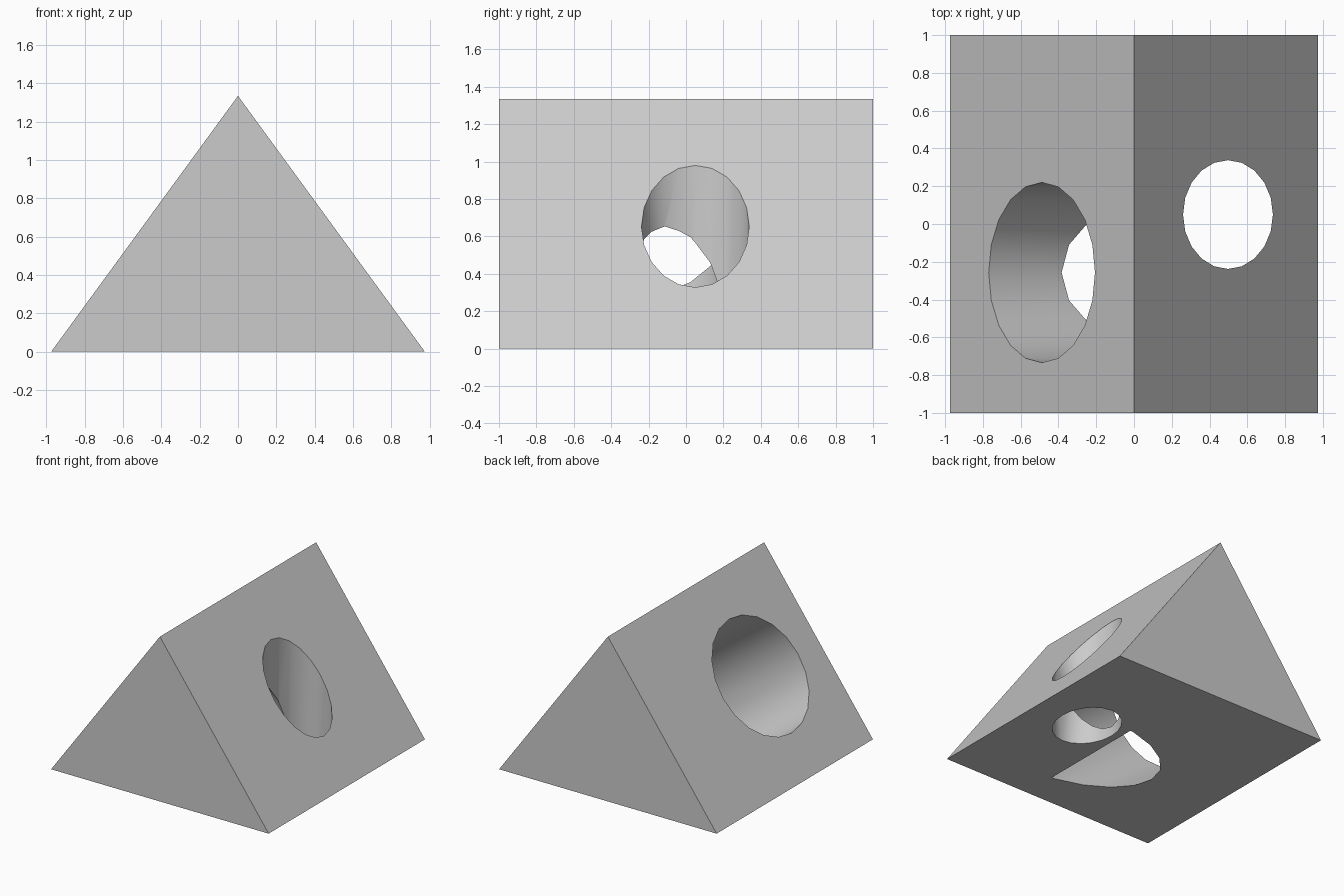
import bpy
import math
from mathutils import Vector

cube = bpy.data.objects.get("Cube")
if cube:
    bpy.data.objects.remove(cube, do_unlink=True)

HALF_W, HEIGHT = 0.975, 1.335

grey = bpy.data.materials.new("plain grey")
grey.use_nodes = True
grey.diffuse_color = (0.6, 0.6, 0.6, 1)
grey.node_tree.nodes["Principled BSDF"].inputs["Base Color"].default_value = grey.diffuse_color

# Triangular prism body
mesh = bpy.data.meshes.new("wedge_body")
profile = [(-HALF_W, 0), (HALF_W, 0), (0, HEIGHT)]
verts = [(x, y, z) for y in (-1, 1) for x, z in profile]
faces = [(0, 1, 2), (5, 4, 3), (0, 3, 4, 1), (1, 4, 5, 2), (2, 5, 3, 0)]
mesh.from_pydata(verts, [], faces)
mesh.materials.append(grey)
body = bpy.data.objects.new("wedge_body", mesh)
bpy.context.collection.objects.link(body)


def bore(name, centre, axis_tilt, scale, length):
    """Cut a 20-sided hole, tilted about y, through the body."""
    bpy.ops.mesh.primitive_cylinder_add(
        vertices=20, radius=1, depth=2, location=centre, rotation=(0, axis_tilt, 0))
    cutter = bpy.context.object
    cutter.name = name
    cutter.scale = (scale[0], scale[1], length / 2)
    cutter.data.materials.append(grey)
    cutter.hide_render = True
    cut = body.modifiers.new(name, 'BOOLEAN')
    cut.operation = 'DIFFERENCE'
    cut.solver = 'EXACT'
    cut.object = cutter
    bpy.context.view_layer.objects.active = body
    bpy.ops.object.modifier_apply(modifier=name)
    bpy.data.objects.remove(cutter, do_unlink=True)


# Upright oval hole on the left slope, and a blind round bore square to the right slope
slope_tilt = math.atan2(-HEIGHT, HALF_W)
bore("upright_hole", Vector((0.4975, 0.05, 0.6)), 0, (0.238, 0.288), 4)
bore("slanted_bore", Vector((-0.488, -0.257, 0.667)), slope_tilt, (0.477, 0.477), 1.9)

# Smooth hole walls with crisp rims
bpy.ops.object.select_all(action='DESELECT')
body.select_set(True)
bpy.context.view_layer.objects.active = body
bpy.ops.object.shade_smooth_by_angle(angle=math.radians(30))
